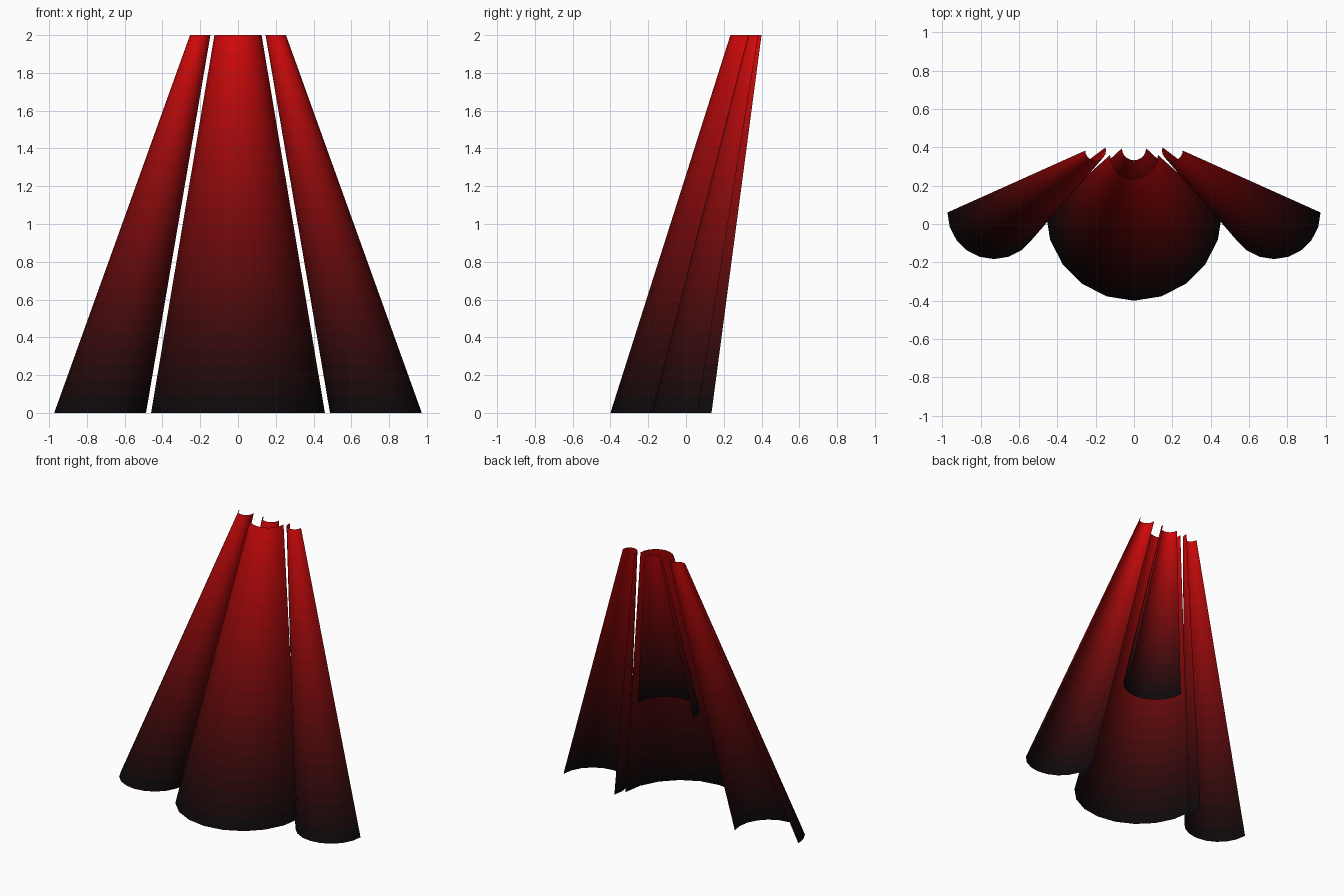
import bpy
import math

if "Cube" in bpy.data.objects:
    bpy.data.objects.remove(bpy.data.objects["Cube"])

BANDS = 24   # colour steps of the black-to-red fade
STEP = 18    # degrees per facet

# Shared fade materials, dark at the hem and red at the top
fade = []
for i in range(BANDS):
    t = (i + 0.5) / BANDS
    srgb = (0.07 + 0.75 * t, 0.065, 0.07)
    m = bpy.data.materials.new(f"fade_{i:02d}")
    m.diffuse_color = (*[c ** 2.2 for c in srgb], 1)
    m.use_nodes = True
    m.node_tree.nodes["Principled BSDF"].inputs["Base Color"].default_value = m.diffuse_color
    fade.append(m)


def cone_panel(name, bottom, top, start, end, side=1):
    """Open conical panel; bottom/top = (x, y, z, radius), angles from -y."""
    n = round((end - start) / STEP)
    verts, faces = [], []
    for r in range(BANDS + 1):
        t = r / BANDS
        x, y, z, rad = [a + (b - a) * t for a, b in zip(bottom, top)]
        for k in range(n + 1):
            a = math.radians(start + k * STEP)
            verts.append((side * (x + rad * math.sin(a)), y - rad * math.cos(a), z))
    for r in range(BANDS):
        for k in range(n):
            a = r * (n + 1) + k
            f = (a, a + 1, a + n + 2, a + n + 1)
            faces.append(f if side > 0 else f[::-1])
    me = bpy.data.meshes.new(name)
    me.from_pydata(verts, [], faces)
    for m in fade:
        me.materials.append(m)
    for p in me.polygons:
        p.material_index = p.index // n
        p.use_smooth = True
    ob = bpy.data.objects.new(name, me)
    bpy.context.collection.objects.link(ob)
    return ob


# Wide centre panel and the shorter layer behind it
cone_panel("centre_panel", (0, 0.06, 0, 0.46), (0, 0.36, 2, 0.125), -90, 90)
cone_panel("inner_panel", (0, 0.24, 0.8, 0.23), (0, 0.395, 2, 0.063), -90, 90)

# Mirrored side panels, wrapping one facet further on the inner edge
for label, s in (("right", 1), ("left", -1)):
    cone_panel(f"{label}_side_panel", (0.73, 0.06, 0, 0.243),
               (0.2, 0.383, 2, 0.054), -108, 90, s)
